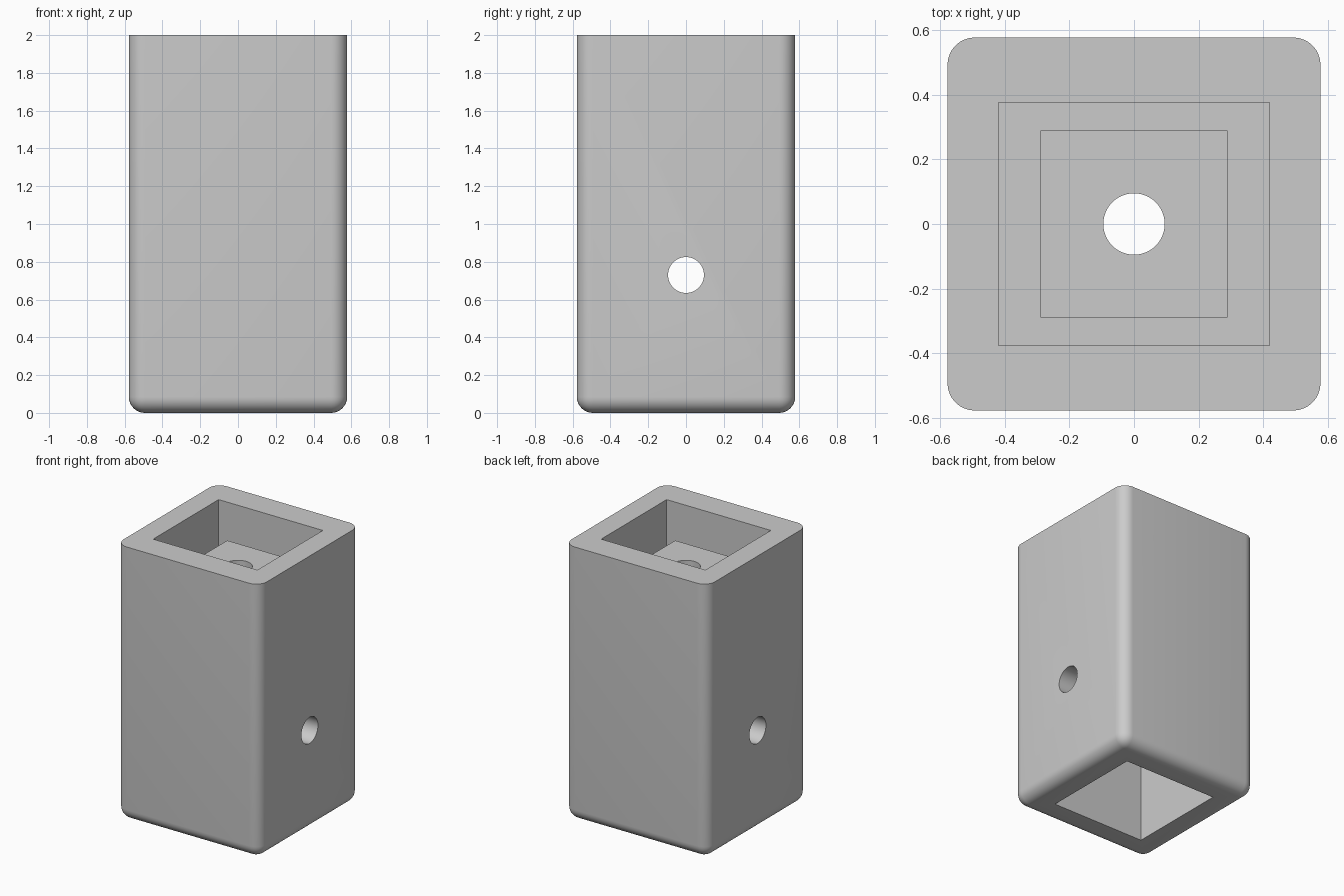
import bpy, bmesh, math
from mathutils import Matrix

if "Cube" in bpy.data.objects:
    bpy.data.objects.remove(bpy.data.objects["Cube"], do_unlink=True)

HALF, HEIGHT, ROUND = 0.578, 2.0, 0.085
HOLE_R, HOLE_Z = 0.095, 0.73
PEG_TOP, POCKET_FLOOR, SOCKET_TOP = 1.77, 1.55, 1.35

grey = bpy.data.materials.new("plain grey")
grey.use_nodes = True
colour = (0.6, 0.6, 0.6, 1)
grey.diffuse_color = colour
grey.node_tree.nodes["Principled BSDF"].inputs["Base Color"].default_value = colour


def make_object(name, bm):
    mesh = bpy.data.meshes.new(name)
    bmesh.ops.recalc_face_normals(bm, faces=bm.faces)
    bm.to_mesh(mesh)
    bm.free()
    mesh.materials.append(grey)
    obj = bpy.data.objects.new(name, mesh)
    bpy.context.collection.objects.link(obj)
    return obj


def box_mesh(half_x, half_y, z0, z1):
    bm = bmesh.new()
    m = Matrix.Translation((0, 0, (z0 + z1) / 2)) @ Matrix.Diagonal((2 * half_x, 2 * half_y, z1 - z0, 1))
    bmesh.ops.create_cube(bm, size=1, matrix=m)
    return bm


def drill(name, matrix):
    bm = bmesh.new()
    bmesh.ops.create_cone(bm, cap_ends=True, segments=48, radius1=HOLE_R,
                          radius2=HOLE_R, depth=5, matrix=matrix)
    return make_object(name, bm)


# Sleeve body: rounded on the sides and bottom, sharp around the top
bm = box_mesh(HALF, HALF, 0, HEIGHT)
edges = [e for e in bm.edges if min(v.co.z for v in e.verts) < 0.01]
bmesh.ops.bevel(bm, geom=edges, offset=ROUND, segments=8, profile=0.5, affect='EDGES')
body = make_object("sleeve_body", bm)

# Top pocket with a centre peg, lower socket and both drilled holes
steps = [
    (make_object("top_pocket", box_mesh(0.42, 0.377, POCKET_FLOOR, HEIGHT + 0.2)), 'DIFFERENCE'),
    (make_object("centre_peg", box_mesh(0.29, 0.29, POCKET_FLOOR - 0.05, PEG_TOP)), 'UNION'),
    (make_object("lower_socket", box_mesh(0.377, 0.377, -0.2, SOCKET_TOP)), 'DIFFERENCE'),
    (drill("screw_hole", Matrix.Translation((0, 0, 1))), 'DIFFERENCE'),
    (drill("pin_hole", Matrix.Translation((0, 0, HOLE_Z)) @ Matrix.Rotation(math.pi / 2, 4, 'Y')), 'DIFFERENCE'),
]
bpy.ops.object.select_all(action='DESELECT')
body.select_set(True)
bpy.context.view_layer.objects.active = body
for tool, operation in steps:
    tool.hide_render = True
    mod = body.modifiers.new(tool.name, 'BOOLEAN')
    mod.operation = operation
    mod.solver = 'EXACT'
    mod.object = tool
    bpy.ops.object.modifier_apply(modifier=mod.name)
    bpy.data.objects.remove(tool, do_unlink=True)

bpy.ops.object.shade_smooth_by_angle(angle=math.radians(30))
